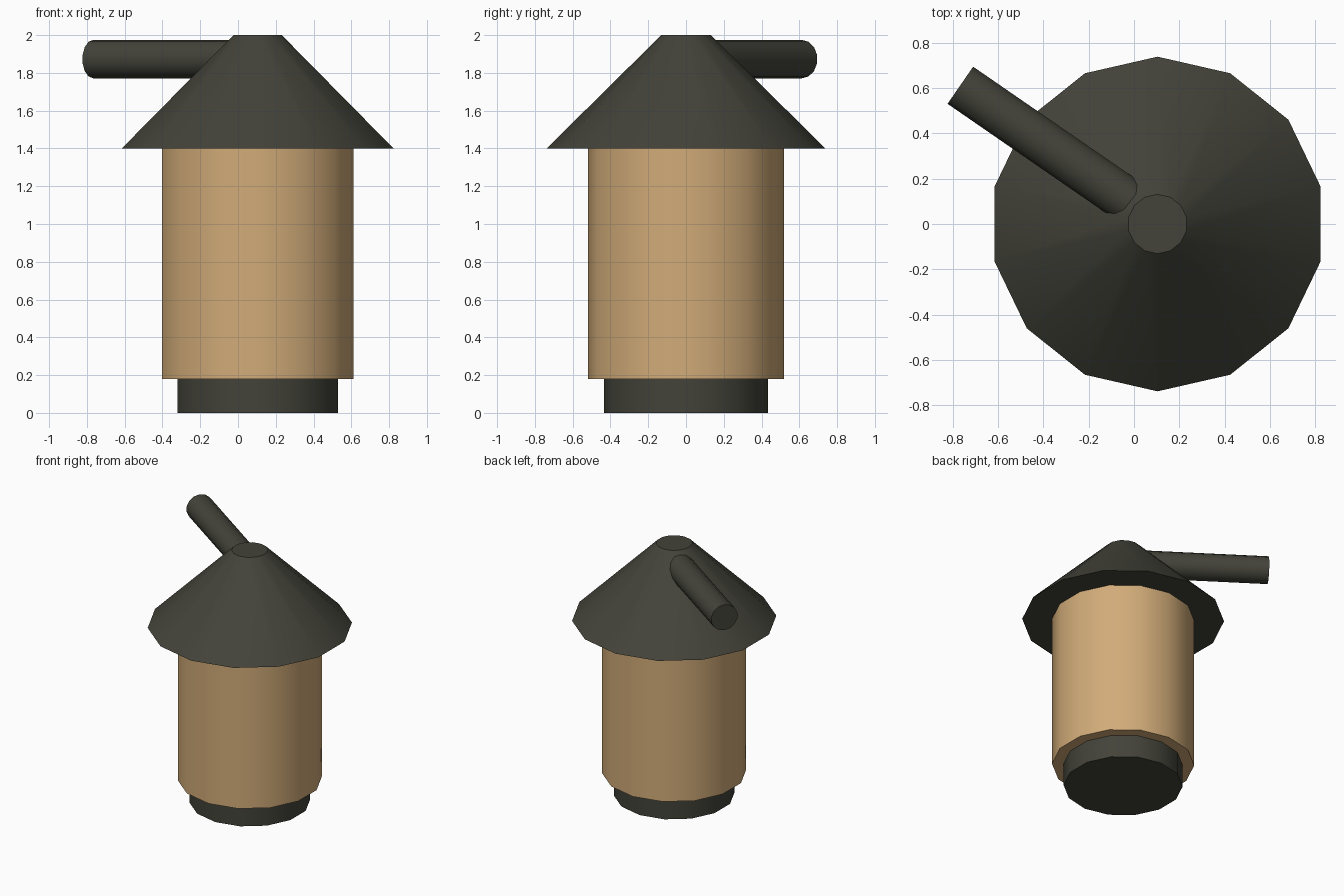
import bpy
import math
from mathutils import Vector

cube = bpy.data.objects.get("Cube")
if cube:
    bpy.data.objects.remove(cube, do_unlink=True)

SIDES = 14
AXIS_X = 0.104


def make_material(name, color):
    mat = bpy.data.materials.new(name)
    mat.use_nodes = True
    mat.diffuse_color = color
    bsdf = next(n for n in mat.node_tree.nodes if n.type == 'BSDF_PRINCIPLED')
    bsdf.inputs["Base Color"].default_value = color
    return mat


def finish(obj, name, mat):
    obj.name = name
    obj.data.materials.append(mat)
    bpy.ops.object.shade_smooth_by_angle(angle=math.radians(30))
    return obj


def drum(name, mat, bottom_radius, top_radius, z0, z1):
    """Upright capped frustum on the shared axis."""
    bpy.ops.mesh.primitive_cone_add(
        vertices=SIDES, radius1=bottom_radius, radius2=top_radius,
        depth=z1 - z0, location=(AXIS_X, 0, (z0 + z1) / 2))
    return finish(bpy.context.object, name, mat)


def rod(name, mat, radius, start, end):
    """Capped cylinder between two points."""
    a, b = Vector(start), Vector(end)
    bpy.ops.mesh.primitive_cylinder_add(
        vertices=SIDES, radius=radius, depth=(b - a).length,
        location=(a + b) / 2, rotation=(b - a).to_track_quat('Z', 'Y').to_euler())
    return finish(bpy.context.object, name, mat)


dark = make_material("charcoal", (0.056, 0.056, 0.042, 1))
tan = make_material("tan", (0.64, 0.41, 0.19, 1))

# Stacked body
drum("base", dark, 0.435, 0.435, 0, 0.18)
drum("body", tan, 0.52, 0.52, 0.18, 1.4)
drum("cone_cap", dark, 0.738, 0.131, 1.4, 2.0)

# Side pipe running out of the cap towards the back right
rod("pipe", dark, 0.102, (AXIS_X, 0.012, 1.873), (-0.766, 0.612, 1.873))
